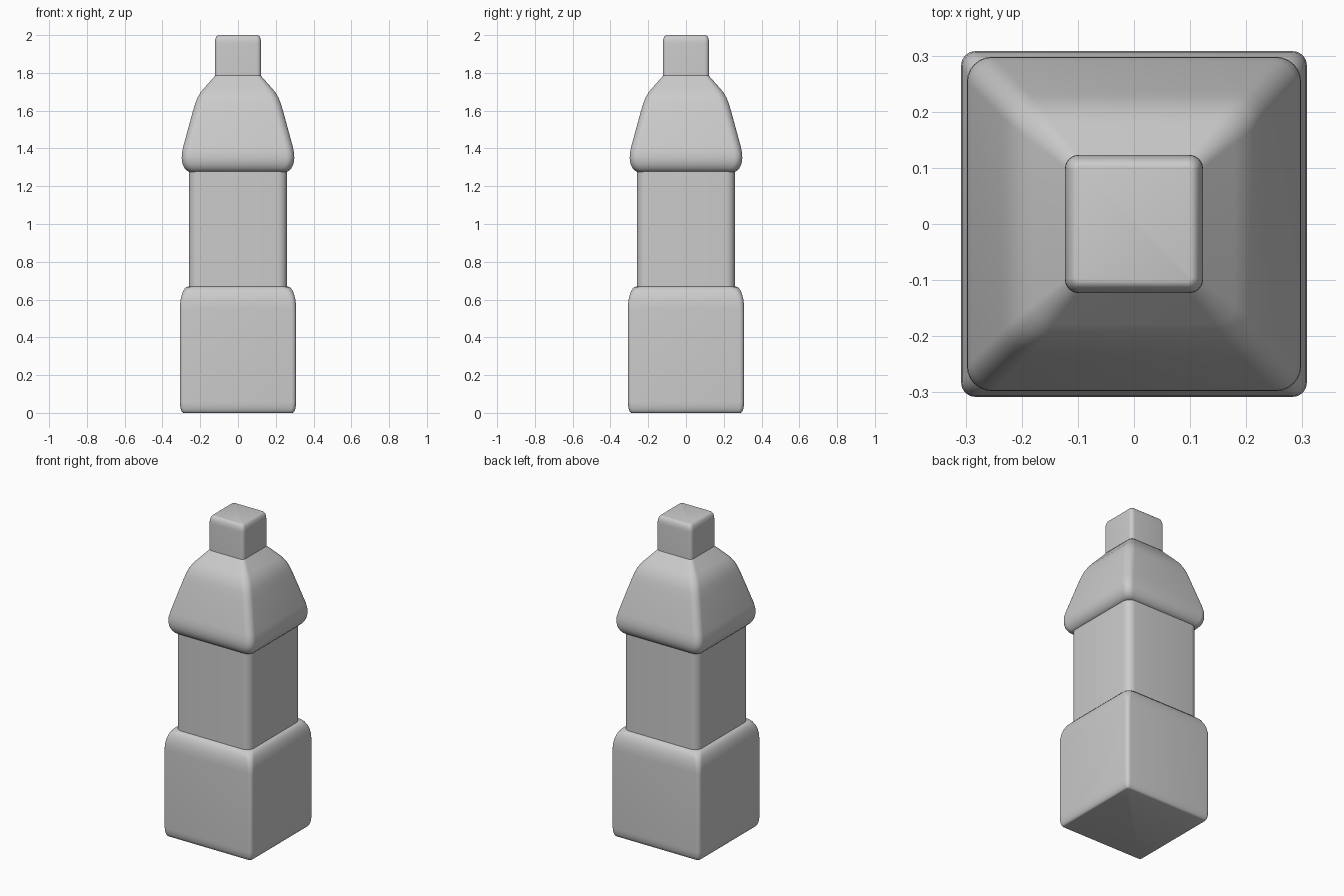
import bpy, bmesh, math

if "Cube" in bpy.data.objects:
    bpy.data.objects.remove(bpy.data.objects["Cube"])

CORNER_STEPS = 6


def square_ring(bm, z, half, r):
    """Rounded-square loop of vertices at height z."""
    verts = []
    c = half - r
    for q, (sx, sy) in enumerate(((1, 1), (-1, 1), (-1, -1), (1, -1))):
        for i in range(CORNER_STEPS + 1):
            a = math.radians(90) * (q + i / CORNER_STEPS)
            verts.append(bm.verts.new((sx * c + r * math.cos(a),
                                       sy * c + r * math.sin(a), z)))
    return verts


def loft(name, profile):
    """Skin a stack of rounded squares given as (z, half width, corner radius)."""
    bm = bmesh.new()
    rings = [square_ring(bm, *p) for p in profile]
    n = len(rings[0])
    for lo, hi in zip(rings, rings[1:]):
        for i in range(n):
            j = (i + 1) % n
            bm.faces.new((lo[i], lo[j], hi[j], hi[i]))
    bm.faces.new(rings[0][::-1])
    bm.faces.new(rings[-1])
    mesh = bpy.data.meshes.new(name)
    bm.to_mesh(mesh)
    bm.free()
    obj = bpy.data.objects.new(name, mesh)
    bpy.context.collection.objects.link(obj)
    bpy.ops.object.select_all(action='DESELECT')
    bpy.context.view_layer.objects.active = obj
    obj.select_set(True)
    bpy.ops.object.shade_smooth_by_angle(angle=math.radians(35))
    return obj


def round_edge(z0, z1, h0, h1, r0, r1, steps=6, start=True):
    """Quarter-ellipse run: vertical at the start, or vertical at the end."""
    out = []
    for i in range(steps + 1):
        a = math.radians(90) * i / steps
        s, c = math.sin(a), 1 - math.cos(a)
        tz, th = (s, c) if start else (c, s)
        out.append((z0 + (z1 - z0) * tz, h0 + (h1 - h0) * th, r0 + (r1 - r0) * th))
    return out


# Base block with soft shoulders
loft("base", round_edge(0, 0.06, 0.288, 0.308, 0.012, 0.025, start=False)
     + round_edge(0.55, 0.67, 0.308, 0.262, 0.025, 0.05))

# Middle column
loft("column", [(0.66, 0.26, 0.05), (1.29, 0.26, 0.05)])

# Flared cap tapering to the neck
loft("cap", round_edge(1.275, 1.35, 0.25, 0.298, 0.03, 0.045, start=False)
     + [(1.375, 0.297, 0.045), (1.41, 0.29, 0.045), (1.60, 0.238, 0.045),
        (1.64, 0.226, 0.045), (1.67, 0.214, 0.043), (1.70, 0.196, 0.04),
        (1.72, 0.179, 0.035), (1.795, 0.112, 0.02)])

# Top block
loft("top_block", [(1.785, 0.123, 0.024)]
     + round_edge(1.955, 2.0, 0.123, 0.102, 0.024, 0.008))
